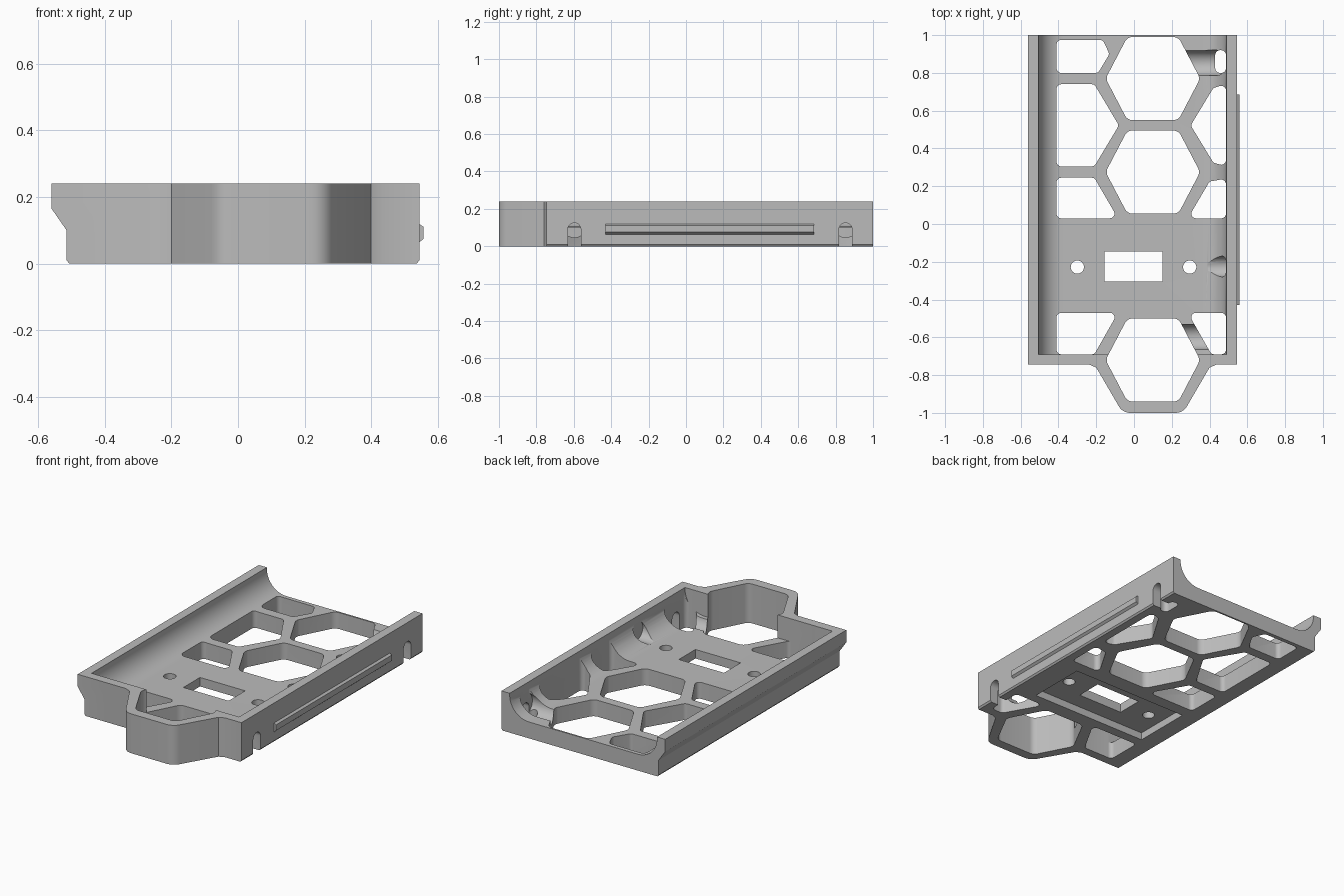
import bpy, bmesh, math
from mathutils import Vector

if "Cube" in bpy.data.objects:
    bpy.data.objects.remove(bpy.data.objects["Cube"], do_unlink=True)

grey = bpy.data.materials.new("matte grey")
grey.use_nodes = True
COLOUR = (0.5, 0.5, 0.5, 1)
grey.diffuse_color = COLOUR
grey.node_tree.nodes["Principled BSDF"].inputs["Base Color"].default_value = COLOUR

FLOOR, TOP, COVE = 0.10, 0.24, 0.13


def rounded(points, radius, steps=6):
    """Round every corner of a 2D outline with an arc."""
    out, n = [], len(points)
    for i in range(n):
        p = Vector(points[i])
        a = (Vector(points[i - 1]) - p).normalized()
        b = (Vector(points[(i + 1) % n]) - p).normalized()
        half = a.angle(b) / 2
        centre = p + (a + b).normalized() * radius / math.sin(half)
        start = p + a * radius / math.tan(half) - centre
        end = p + b * radius / math.tan(half) - centre
        turn = start.angle_signed(end)
        for k in range(steps + 1):
            t = -turn * k / steps
            c, s = math.cos(t), math.sin(t)
            out.append(centre + Vector((start.x * c - start.y * s,
                                        start.x * s + start.y * c)))
    return out


def prism(name, outline, lo, hi, axis="z"):
    """Extrude a 2D outline along z (xy outline), y (xz) or x (yz)."""
    place = {"z": lambda u, v, w: (u, v, w),
             "y": lambda u, v, w: (u, w, v),
             "x": lambda u, v, w: (w, u, v)}[axis]
    bm = bmesh.new()
    face = bm.faces.new([bm.verts.new(place(p[0], p[1], lo)) for p in outline])
    new = bmesh.ops.extrude_face_region(bm, geom=[face])["geom"]
    shift = Vector(place(0, 0, hi - lo))
    bmesh.ops.translate(bm, vec=shift, verts=[g for g in new if isinstance(g, bmesh.types.BMVert)])
    bmesh.ops.recalc_face_normals(bm, faces=bm.faces)
    mesh = bpy.data.meshes.new(name)
    bm.to_mesh(mesh)
    bm.free()
    mesh.materials.append(grey)
    obj = bpy.data.objects.new(name, mesh)
    bpy.context.collection.objects.link(obj)
    return obj


def combine(target, tool, operation):
    """Apply a boolean and remove the helper."""
    mod = target.modifiers.new("boolean", "BOOLEAN")
    mod.object, mod.operation, mod.solver = tool, operation, "EXACT"
    bpy.context.view_layer.objects.active = target
    bpy.ops.object.modifier_apply(modifier=mod.name)
    bpy.data.objects.remove(tool, do_unlink=True)


def rect(x0, x1, y0, y1):
    return [(x0, y0), (x1, y0), (x1, y1), (x0, y1)]


def circle(cx, cy, r, n=32):
    return [(cx + r * math.cos(math.tau * k / n), cy + r * math.sin(math.tau * k / n))
            for k in range(n)]


def hexagon(cy, half_width, half_flat, half_height):
    return [(0.1 + a * half_width if not b else 0.1 + a * half_flat, cy + b * half_height)
            for a, b in ((-1, 0), (-1, -1), (1, -1), (1, 0), (1, 1), (-1, 1))]


# Tray body with overhanging left lip and chamfered bottom edges
tray = prism("tray_body", [(-0.507, 0), (-0.515, 0.01), (-0.515, 0.1), (-0.56, 0.165),
                           (-0.56, TOP), (0.545, TOP), (0.545, 0.01), (0.537, 0)],
             -0.745, 1, "y")

# Rounded nose at the front, flared where it meets the body
nose = [(-0.24, -0.70), (-0.235, -0.745), (-0.2, -0.76), (-0.06, -1),
        (0.26, -1), (0.4, -0.76), (0.435, -0.745), (0.44, -0.70)]
nose = nose[:3] + rounded(nose, 0.07)[21:35] + nose[5:]
combine(tray, prism("nose", nose, 0, TOP), "UNION")

# Open cavity with a concave fillet along both side walls
cavity = [(-0.505, TOP + 0.1)]
for k in range(13):
    t = math.pi + math.pi / 2 * k / 12
    cavity.append((-0.505 + COVE + COVE * math.cos(t), FLOOR + COVE + COVE * math.sin(t)))
cavity += [(-0.015 - x, z) for x, z in reversed(cavity)]
combine(tray, prism("cavity", cavity, -0.69, 1.1, "y"), "DIFFERENCE")

# Honeycomb openings in the floor
holes = [rounded(hexagon(cy, 0.25, 0.135, 0.22), 0.045) for cy in (0.77, 0.275, -0.72)]
L, R = -0.41, 0.487
side_openings = [
    [(L, 0.80), (-0.19, 0.80), (-0.13, 0.90), (-0.165, 0.975), (L, 0.975)],
    [(L, 0.305), (-0.21, 0.305), (-0.08, 0.522), (-0.21, 0.74), (L, 0.74)],
    [(L, 0.03), (-0.085, 0.03), (-0.21, 0.245), (L, 0.245)],
    [(L, -0.69), (-0.21, -0.69), (-0.085, -0.47), (L, -0.47)],
    [(R, 0.305), (0.42, 0.325), (0.30, 0.522), (0.42, 0.72), (R, 0.74)],
    [(R, 0.03), (0.285, 0.03), (0.40, 0.225), (R, 0.24)],
    [(R, -0.69), (0.41, -0.69), (0.285, -0.47), (R, -0.47)],
    [(R, 0.80), (0.43, 0.80), (0.43, 0.92), (R, 0.92)],
]
holes += [rounded(o, 0.025) for o in side_openings]
# Central slot and its two screw holes
holes += [rect(-0.155, 0.15, -0.305, -0.145), circle(-0.3, -0.228, 0.035),
          circle(0.295, -0.228, 0.035)]
for outline in holes:
    combine(tray, prism("opening", outline, -0.1, 0.4), "DIFFERENCE")

# Shallow mounting recess underneath the slot
combine(tray, prism("recess", rect(-0.4, 0.39, -0.41, -0.045), -0.1, 0.045), "DIFFERENCE")

# Scoops and keyhole notches in the right-hand wall
for y in (0.853, -0.597):
    combine(tray, prism("scoop", circle(y, 0.115, 0.068), 0.22, 0.487, "x"), "DIFFERENCE")
    arch = [(y - 0.035, -0.1), (y + 0.035, -0.1)]
    arch += [(y + 0.035 * math.cos(math.pi * k / 12), 0.09 + 0.035 * math.sin(math.pi * k / 12))
             for k in range(13)]
    combine(tray, prism("notch", arch, 0.44, 0.7, "x"), "DIFFERENCE")

# Screw clearance in the wall fillet
combine(tray, prism("clearance", circle(-0.225, 0.155, 0.055), 0.39, 0.487, "x"), "DIFFERENCE")

# Long snap rib on the outside wall
rib = prism("snap_rib", [(0.54, 0.06), (0.558, 0.075), (0.558, 0.11), (0.54, 0.122)],
            -0.43, 0.685, "y")

for obj in (tray, rib):
    bpy.ops.object.select_all(action="DESELECT")
    obj.select_set(True)
    bpy.context.view_layer.objects.active = obj
    bpy.ops.object.shade_smooth_by_angle(angle=math.radians(30))
